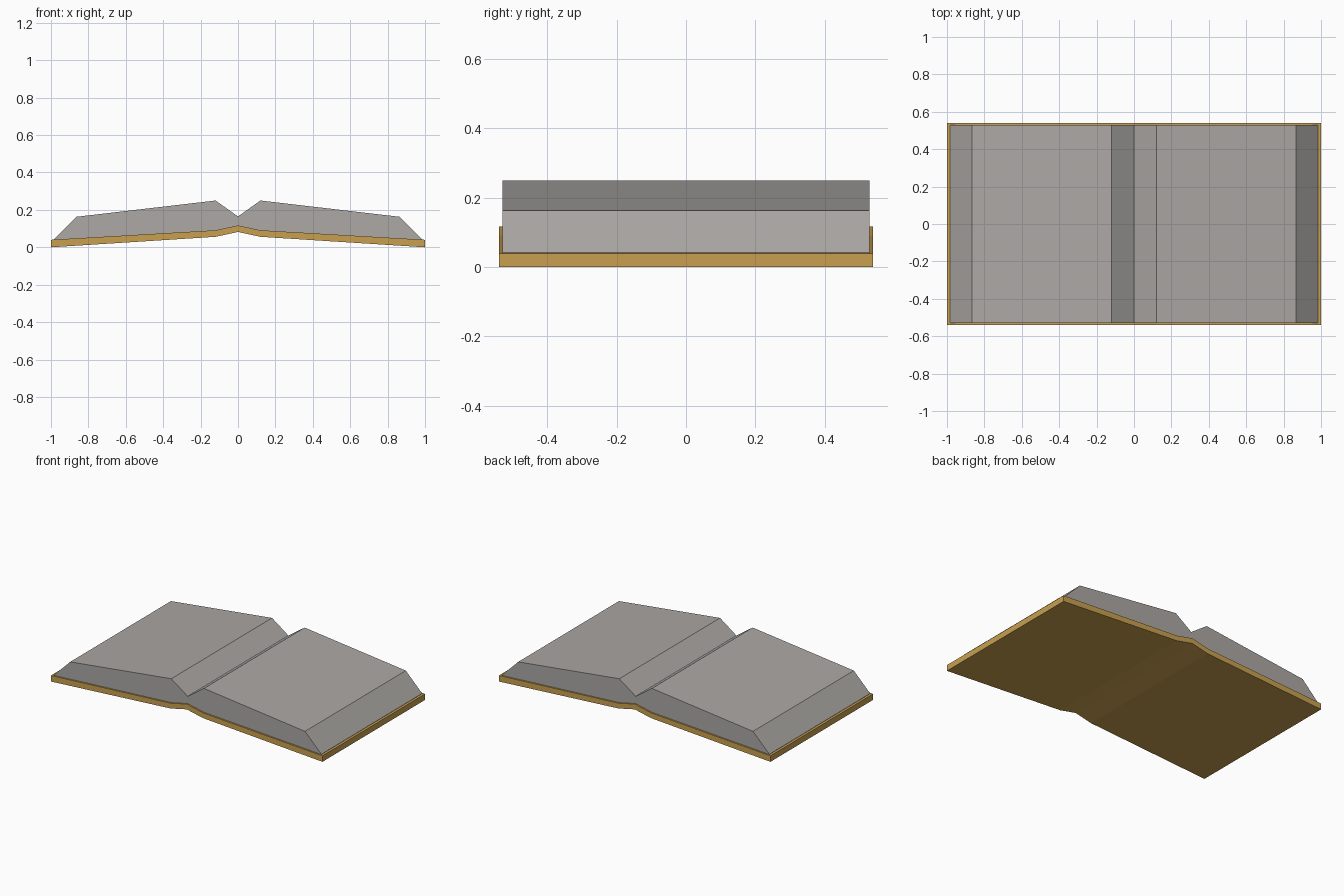
import bpy
import bmesh

if "Cube" in bpy.data.objects:
    bpy.data.objects.remove(bpy.data.objects["Cube"])


def material(name, rgb):
    m = bpy.data.materials.new(name)
    m.diffuse_color = (*rgb, 1.0)
    m.use_nodes = True
    m.node_tree.nodes["Principled BSDF"].inputs["Base Color"].default_value = m.diffuse_color
    return m


def mirrored(half):
    """Right half profile, starting on x = 0, completed to run left to right."""
    return [(-x, z) for x, z in reversed(half[1:])] + half


def slab(name, top, bottom, half_depth, mat):
    """Extrude the outline between a top and a bottom line along y."""
    outline = mirrored(bottom) + mirrored(top)[::-1]
    bm = bmesh.new()
    face = bm.faces.new([bm.verts.new((x, -half_depth, z)) for x, z in outline])
    result = bmesh.ops.extrude_face_region(bm, geom=[face])
    new_verts = [g for g in result["geom"] if isinstance(g, bmesh.types.BMVert)]
    bmesh.ops.translate(bm, verts=new_verts, vec=(0, 2 * half_depth, 0))
    bmesh.ops.recalc_face_normals(bm, faces=bm.faces)
    # split the concave ends cleanly
    bmesh.ops.triangulate(bm, faces=[f for f in bm.faces if len(f.verts) > 4])
    mesh = bpy.data.meshes.new(name)
    bm.to_mesh(mesh)
    bm.free()
    mesh.materials.append(mat)
    obj = bpy.data.objects.new(name, mesh)
    bpy.context.collection.objects.link(obj)
    return obj


tan = material("tan leather", (0.578, 0.352, 0.080))
grey = material("page grey", (0.413, 0.392, 0.376))

# Open cover with a raised spine
cover_bottom = [(0, 0.082), (0.12, 0.056), (1.0, 0.0)]
cover_top = [(0, 0.117), (0.12, 0.091), (1.0, 0.04)]
slab("cover", cover_top, cover_bottom, 0.54, tan)

# Two page blocks meeting in a central valley, with slanted outer edges
page_top = [(0, 0.165), (0.12, 0.25), (0.865, 0.163), (0.985, 0.043)]
page_bottom = [(0, 0.116), (0.12, 0.09), (0.985, 0.04)]
slab("pages", page_top, page_bottom, 0.53, grey)
